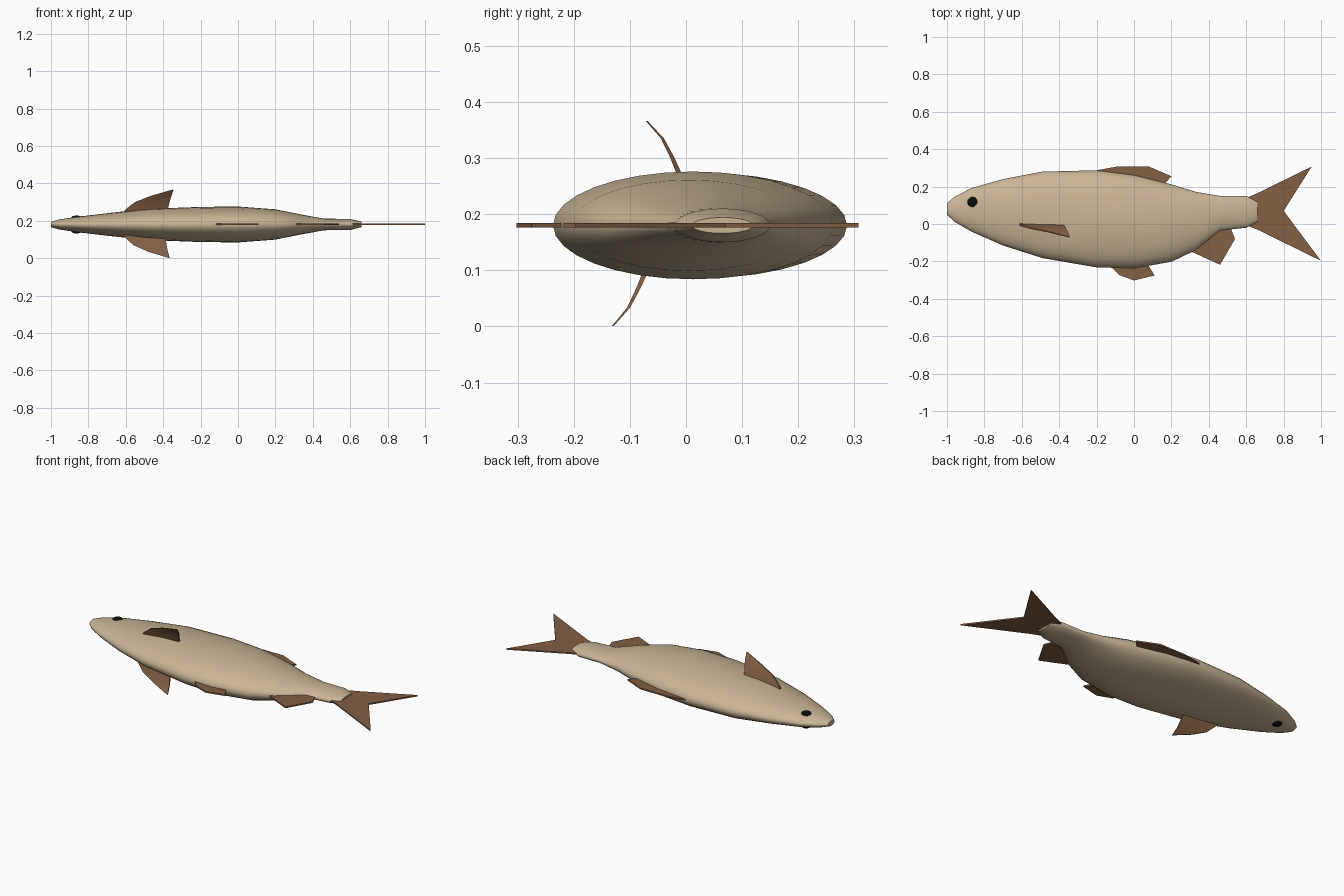
import bpy, bmesh, math
from mathutils import Vector

if "Cube" in bpy.data.objects:
    bpy.data.objects.remove(bpy.data.objects["Cube"])

Z0 = 0.18  # height of the body's mid plane


def material(name, rgb):
    m = bpy.data.materials.new(name)
    m.diffuse_color = (*rgb, 1)
    m.use_nodes = True
    m.node_tree.nodes["Principled BSDF"].inputs["Base Color"].default_value = m.diffuse_color
    return m


TAN = material("tan_skin", (0.58, 0.46, 0.31))
BROWN = material("brown_fin", (0.22, 0.115, 0.06))
BLACK = material("black_eye", (0.004, 0.004, 0.004))


def finish(name, bm, mat, angle=None):
    bmesh.ops.recalc_face_normals(bm, faces=bm.faces)
    me = bpy.data.meshes.new(name)
    bm.to_mesh(me)
    bm.free()
    ob = bpy.data.objects.new(name, me)
    bpy.context.collection.objects.link(ob)
    me.materials.append(mat)
    if angle:
        bpy.ops.object.select_all(action='DESELECT')
        ob.select_set(True)
        bpy.context.view_layer.objects.active = ob
        bpy.ops.object.shade_smooth_by_angle(angle=math.radians(angle))
    return ob


# Body: elliptical sections (x, belly y, back y, half thickness)
sections = [(-1.0, 0.05, 0.112, 0.014), (-0.96, 0.012, 0.145, 0.026),
            (-0.87, -0.04, 0.192, 0.040), (-0.7, -0.115, 0.24, 0.060),
            (-0.49, -0.182, 0.28, 0.083), (-0.2, -0.232, 0.287, 0.094),
            (0.0, -0.237, 0.262, 0.096), (0.2, -0.202, 0.212, 0.081),
            (0.33, -0.14, 0.172, 0.055), (0.46, -0.035, 0.15, 0.031),
            (0.6, -0.02, 0.15, 0.030), (0.66, 0.01, 0.12, 0.014)]
SIDES = 32
bm = bmesh.new()
rings = []
for x, lo, hi, t in sections:
    ring = []
    for i in range(SIDES):
        a = 2 * math.pi * i / SIDES
        y = (lo + hi) / 2 + (hi - lo) / 2 * math.cos(a)
        ring.append(bm.verts.new((x, y, Z0 + t * math.sin(a))))
    rings.append(ring)
for a, b in zip(rings, rings[1:]):
    for i in range(SIDES):
        j = (i + 1) % SIDES
        bm.faces.new((a[i], a[j], b[j], b[i]))
bm.faces.new(rings[0])
bm.faces.new(rings[-1])
finish("body", bm, TAN, 50)


def plate(name, points, offset):
    """Thin fin: one outline doubled along the offset vector."""
    off = Vector(offset)
    bm = bmesh.new()
    a = [bm.verts.new(Vector(p) - off) for p in points]
    b = [bm.verts.new(Vector(p) + off) for p in points]
    bm.faces.new(a)
    bm.faces.new(b[::-1])
    n = len(points)
    for i in range(n):
        j = (i + 1) % n
        bm.faces.new((a[i], b[i], b[j], a[j]))
    bmesh.ops.triangulate(bm, faces=[f for f in bm.faces if len(f.verts) > 4])
    return finish(name, bm, BROWN)


# Fins lying in the mid plane (x, y outlines)
flat_fins = {
    "dorsal_fin": [(-0.2, 0.27), (-0.2, 0.287), (-0.09, 0.307), (0.08, 0.307),
                   (0.2, 0.255), (0.15, 0.2)],
    "pelvic_fin": [(-0.13, -0.22), (-0.08, -0.272), (0.0, -0.302),
                   (0.11, -0.275), (0.07, -0.21)],
    "anal_fin": [(0.29, -0.14), (0.46, -0.218), (0.54, -0.08),
                 (0.52, -0.03), (0.45, 0.0)],
    "tail_fin": [(0.58, 0.13), (0.66, 0.165), (0.95, 0.307), (0.80, 0.07),
                 (1.0, -0.197), (0.66, -0.03), (0.58, 0.0)],
}
for name, outline in flat_fins.items():
    plate(name, [(x, y, Z0) for x, y in outline], (0, 0, 0.004))

# Pectoral fins: curved strips from the flanks, (x front, x rear, y, z)
pectorals = {
    "upper_pectoral_fin": [(-0.62, -0.385, 0.0, 0.235), (-0.60, -0.375, -0.008, 0.262),
                           (-0.55, -0.366, -0.024, 0.30), (-0.46, -0.355, -0.042, 0.335),
                           (-0.35, -0.345, -0.07, 0.366)],
    "lower_pectoral_fin": [(-0.62, -0.395, -0.06, 0.135), (-0.60, -0.388, -0.068, 0.107),
                           (-0.56, -0.382, -0.084, 0.07), (-0.48, -0.375, -0.102, 0.034),
                           (-0.37, -0.365, -0.13, 0.001)],
}
for name, rows in pectorals.items():
    bm = bmesh.new()
    sides = []
    for s in (-1, 1):
        sides.append([[bm.verts.new((x, y + s * 0.006 * (1 - 0.18 * k), z)) for x in (xf, xr)]
                      for k, (xf, xr, y, z) in enumerate(rows)])
    p, q = sides
    for k in range(len(rows) - 1):
        for g in (p, q):
            bm.faces.new((g[k][0], g[k][1], g[k + 1][1], g[k + 1][0]))
        for e in (0, 1):
            bm.faces.new((p[k][e], p[k + 1][e], q[k + 1][e], q[k][e]))
    for k in (0, -1):
        bm.faces.new((p[k][0], p[k][1], q[k][1], q[k][0]))
    finish(name, bm, BROWN, 40)

# Eyes: flattened balls on both flanks
for name, s in (("upper_eye", 1), ("lower_eye", -1)):
    bm = bmesh.new()
    bmesh.ops.create_uvsphere(bm, u_segments=12, v_segments=8, radius=1)
    bmesh.ops.scale(bm, vec=(0.028, 0.028, 0.012), verts=bm.verts)
    bmesh.ops.translate(bm, vec=(-0.863, 0.117, Z0 + s * 0.036), verts=bm.verts)
    finish(name, bm, BLACK, 40)
